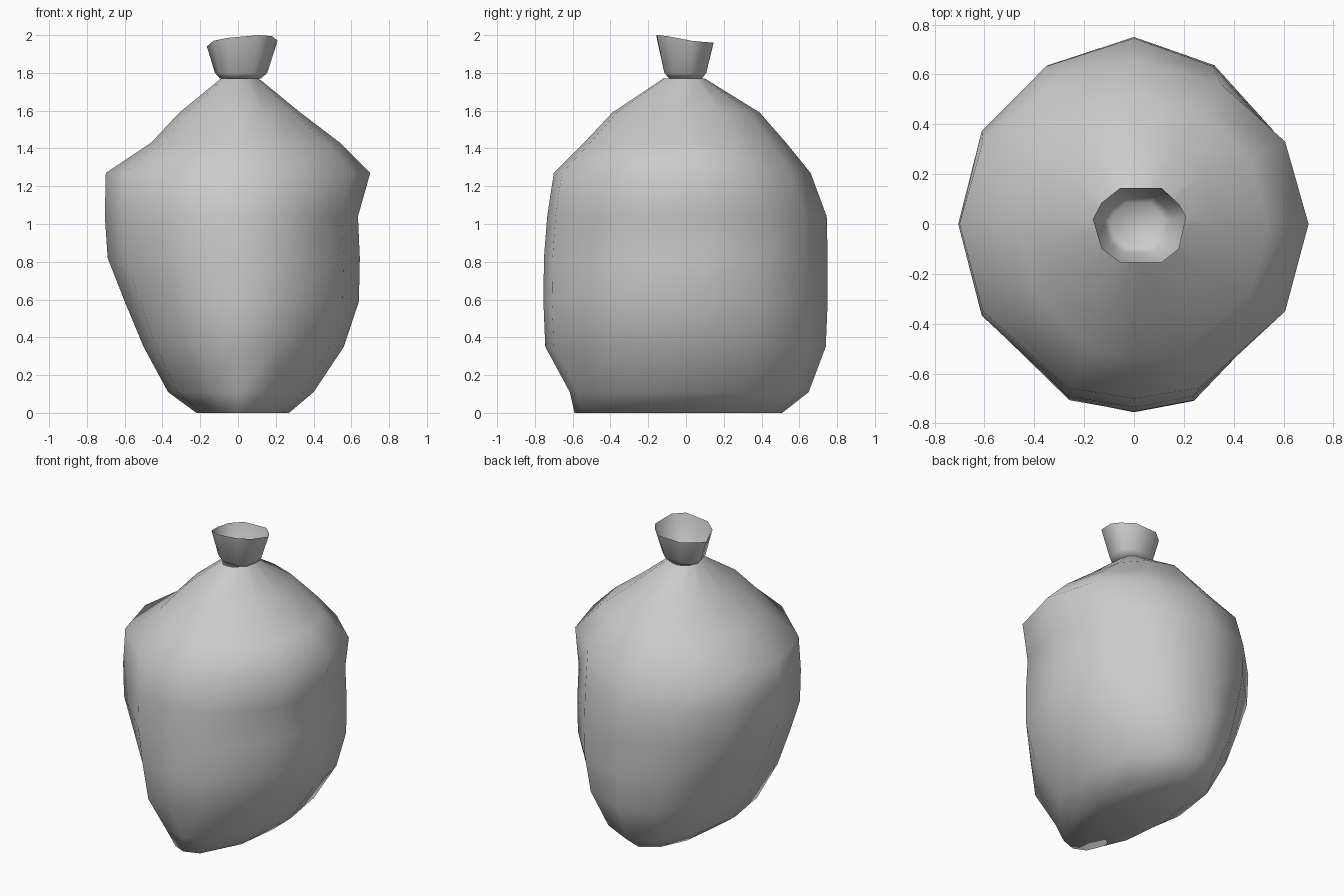
import bpy, bmesh
from math import sin, cos, pi

if "Cube" in bpy.data.objects:
    bpy.data.objects.remove(bpy.data.objects["Cube"])


def skin(name, rings, cap_first=True, cap_last=False):
    """Loft quads through equal-length rings, optionally fan-capping the ends."""
    bm = bmesh.new()
    loops = [[bm.verts.new(p) for p in ring] for ring in rings]
    n = len(loops[0])
    for a, b in zip(loops, loops[1:]):
        for i in range(n):
            j = (i + 1) % n
            bm.faces.new((a[i], a[j], b[j], b[i]))
    if cap_first:
        bm.faces.new(loops[0][::-1])
    if cap_last:
        bm.faces.new(loops[-1])
    mesh = bpy.data.meshes.new(name)
    bm.to_mesh(mesh)
    bm.free()
    for poly in mesh.polygons:
        poly.use_smooth = True
    obj = bpy.data.objects.new(name, mesh)
    bpy.context.collection.objects.link(obj)
    return obj


def lumpy_ring(z, left, right, front, back):
    """Twelve-sided ring with its own reach on each side, boxier at the front."""
    pts = []
    for i in range(12):
        a = i * pi / 6
        x = cos(a) * (right if cos(a) > 0 else left)
        y = sin(a) * (back if sin(a) > 0 else front)
        if i in (8, 10):
            x, y = x * 0.75, y * 1.085
        elif i in (2, 4):
            y *= 0.98
        pts.append((x, y, z))
    return pts


# Sack body: height, then reach to the left, right, front and back
profile = [
    (0.00, 0.22, 0.27, 0.59, 0.51),
    (0.11, 0.37, 0.40, 0.615, 0.65),
    (0.35, 0.50, 0.56, 0.745, 0.74),
    (0.59, 0.60, 0.64, 0.755, 0.75),
    (0.82, 0.69, 0.645, 0.752, 0.75),
    (1.04, 0.705, 0.635, 0.735, 0.745),
    (1.27, 0.70, 0.70, 0.70, 0.66),
    (1.43, 0.46, 0.54, 0.54, 0.53),
    (1.59, 0.31, 0.33, 0.39, 0.39),
    (1.77, 0.09, 0.11, 0.12, 0.10),
]
body = skin("sack_body", [lumpy_ring(*p) for p in profile])

# Gathered neck: uneven open rim above the tie
rim = [(0.21, 0.03, 1.97), (0.18, 0.08, 1.965), (0.11, 0.145, 1.96),
       (-0.055, 0.145, 1.955), (-0.13, 0.085, 1.95), (-0.165, 0.02, 1.94),
       (-0.13, -0.10, 1.97), (-0.055, -0.155, 1.985),
       (0.11, -0.155, 2.0), (0.18, -0.10, 1.995)]


def neck_ring(scale, z):
    return [(x * scale, y * scale, z) for x, y, _ in rim]


neck = skin("sack_neck", [neck_ring(0.58, 1.77), neck_ring(0.74, 1.80), rim])
